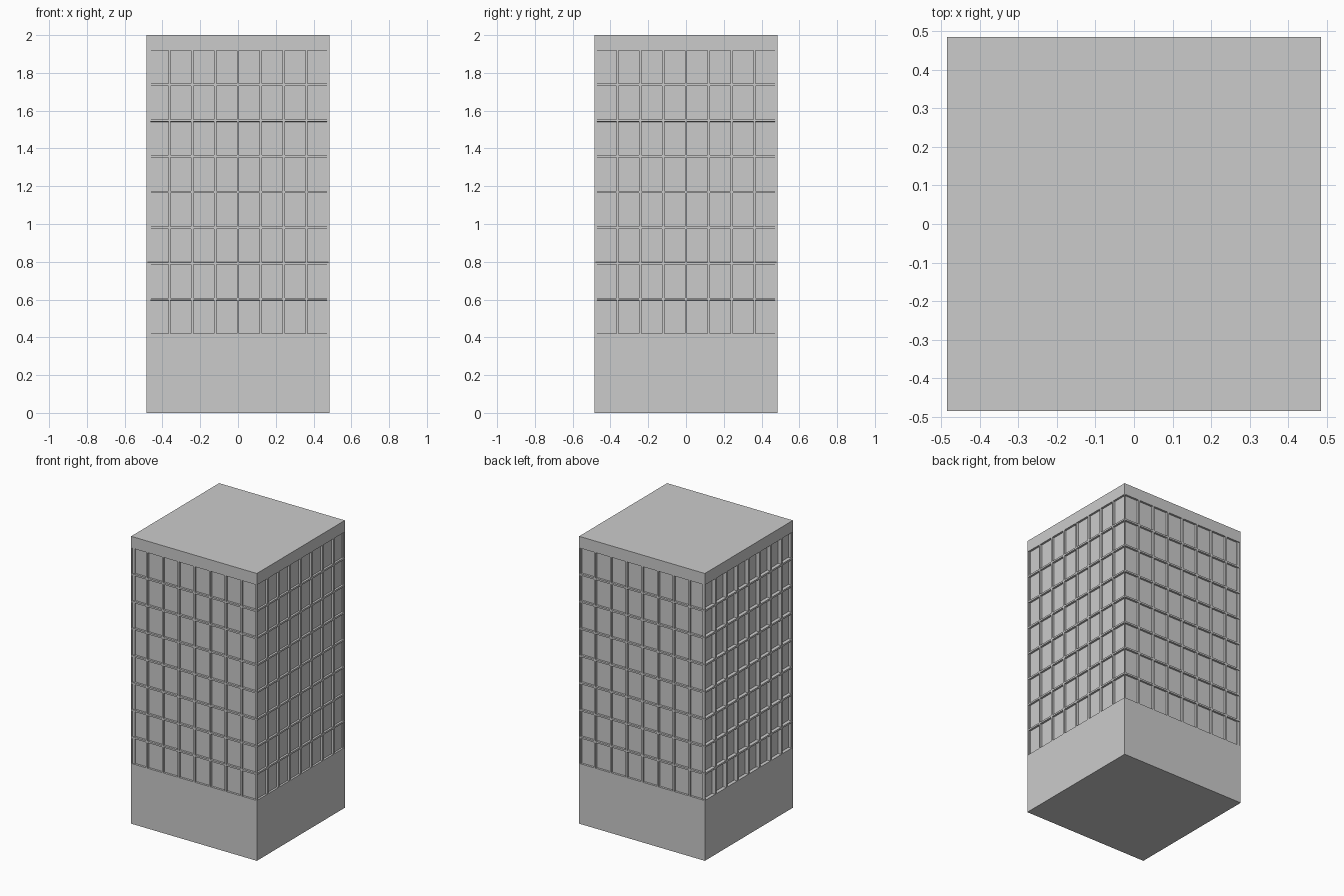
import bpy, bmesh
from mathutils import Matrix, Vector
from math import pi

if "Cube" in bpy.data.objects:
    bpy.data.objects.remove(bpy.data.objects["Cube"])

HALF = 0.484          # half width of the tower
COLS, ROWS = 8, 8     # windows per side
Z0, PITCH = 0.4135, 0.189
BAR = 0.006           # half thickness of the mullions
DEPTHS = [0.014, 0.014, 0.014, 0.024]   # front, right, back, left

levels = [0.0] + [Z0 + PITCH * i for i in range(ROWS + 1)] + [2.0]
columns = [-HALF + 2 * HALF * i / COLS for i in range(COLS + 1)]

bm = bmesh.new()
windows = []

# Four walls, each divided into a plain base, window rows and a plain top band
for side in range(4):
    turn = Matrix.Rotation(side * pi / 2, 3, 'Z')
    grid = [[bm.verts.new(turn @ Vector((x, -HALF, z))) for x in columns] for z in levels]
    cells = []
    for r in range(len(levels) - 1):
        for c in range(COLS):
            face = bm.faces.new((grid[r][c], grid[r][c + 1],
                                 grid[r + 1][c + 1], grid[r + 1][c]))
            if 1 <= r <= ROWS:
                cells.append(face)
    windows.append(cells)

# Roof and underside
for z in (0.0, 2.0):
    corners = [(-HALF, -HALF, z), (HALF, -HALF, z), (HALF, HALF, z), (-HALF, HALF, z)]
    if z == 0.0:
        corners.reverse()
    bm.faces.new([bm.verts.new(p) for p in corners])
bm.normal_update()

# Recessed window panes framed by thin mullions
for cells, depth in zip(windows, DEPTHS):
    bmesh.ops.inset_individual(bm, faces=cells, thickness=BAR, use_even_offset=True)
    bm.normal_update()
    bmesh.ops.inset_individual(bm, faces=cells, thickness=0.0002, depth=-depth,
                               use_even_offset=True)

bm.normal_update()
mesh = bpy.data.meshes.new("office_tower")
bm.to_mesh(mesh)
bm.free()
tower = bpy.data.objects.new("office_tower", mesh)
bpy.context.collection.objects.link(tower)
